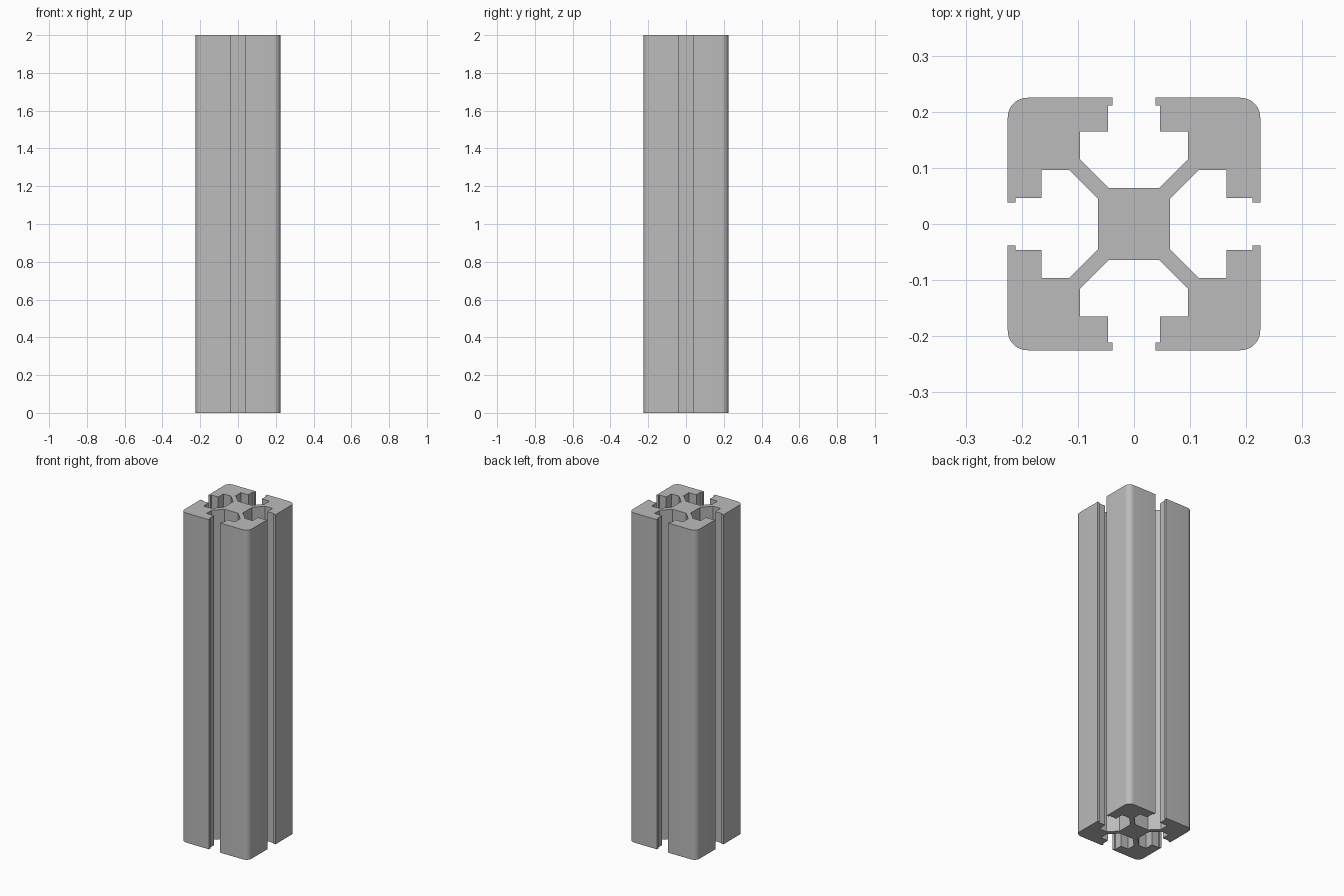
import bpy
import bmesh
from math import sin, cos, pi

cube = bpy.data.objects.get("Cube")
if cube:
    bpy.data.objects.remove(cube, do_unlink=True)

HEIGHT = 2.0
HALF = 0.225       # half the outer width
RADIUS = 0.035     # rounded outer corners
ARC_STEPS = 8

# Brushed grey metal
metal = bpy.data.materials.new("aluminium_grey")
metal.use_nodes = True
grey = (0.5, 0.5, 0.5, 1.0)
metal.diffuse_color = grey
metal.node_tree.nodes["Principled BSDF"].inputs["Base Color"].default_value = grey

# Half of one slot: core, diagonal web, undercut, neck and lip
slot = [(0.064, 0.045), (0.115, 0.096), (0.165, 0.096), (0.165, 0.046),
        (0.211, 0.046), (0.211, 0.038), (HALF, 0.038)]

# One quarter: slot side, rounded corner, mirrored slot side
centre = HALF - RADIUS
corner = [(centre + RADIUS * cos(i * pi / 2 / ARC_STEPS),
           centre + RADIUS * sin(i * pi / 2 / ARC_STEPS))
          for i in range(ARC_STEPS + 1)]
quarter = slot + corner + [(y, x) for x, y in reversed(slot)]

# Four quarter turns close the outline
outline = []
for turn in range(4):
    outline += quarter
    quarter = [(-y, x) for x, y in quarter]

# Extrude the outline into the full bar
bm = bmesh.new()
base = bm.faces.new([bm.verts.new((x, y, 0)) for x, y in outline])
result = bmesh.ops.extrude_face_region(bm, geom=[base], use_keep_orig=True)
top = [g for g in result["geom"] if isinstance(g, bmesh.types.BMVert)]
bmesh.ops.translate(bm, verts=top, vec=(0, 0, HEIGHT))
bmesh.ops.recalc_face_normals(bm, faces=bm.faces)

mesh = bpy.data.meshes.new("slotted_bar")
bm.to_mesh(mesh)
bm.free()
mesh.materials.append(metal)
bar = bpy.data.objects.new("slotted_bar", mesh)
bpy.context.collection.objects.link(bar)

# Smooth only the rounded corners
bpy.ops.object.select_all(action="DESELECT")
bar.select_set(True)
bpy.context.view_layer.objects.active = bar
bpy.ops.object.shade_smooth_by_angle(angle=pi / 9)
